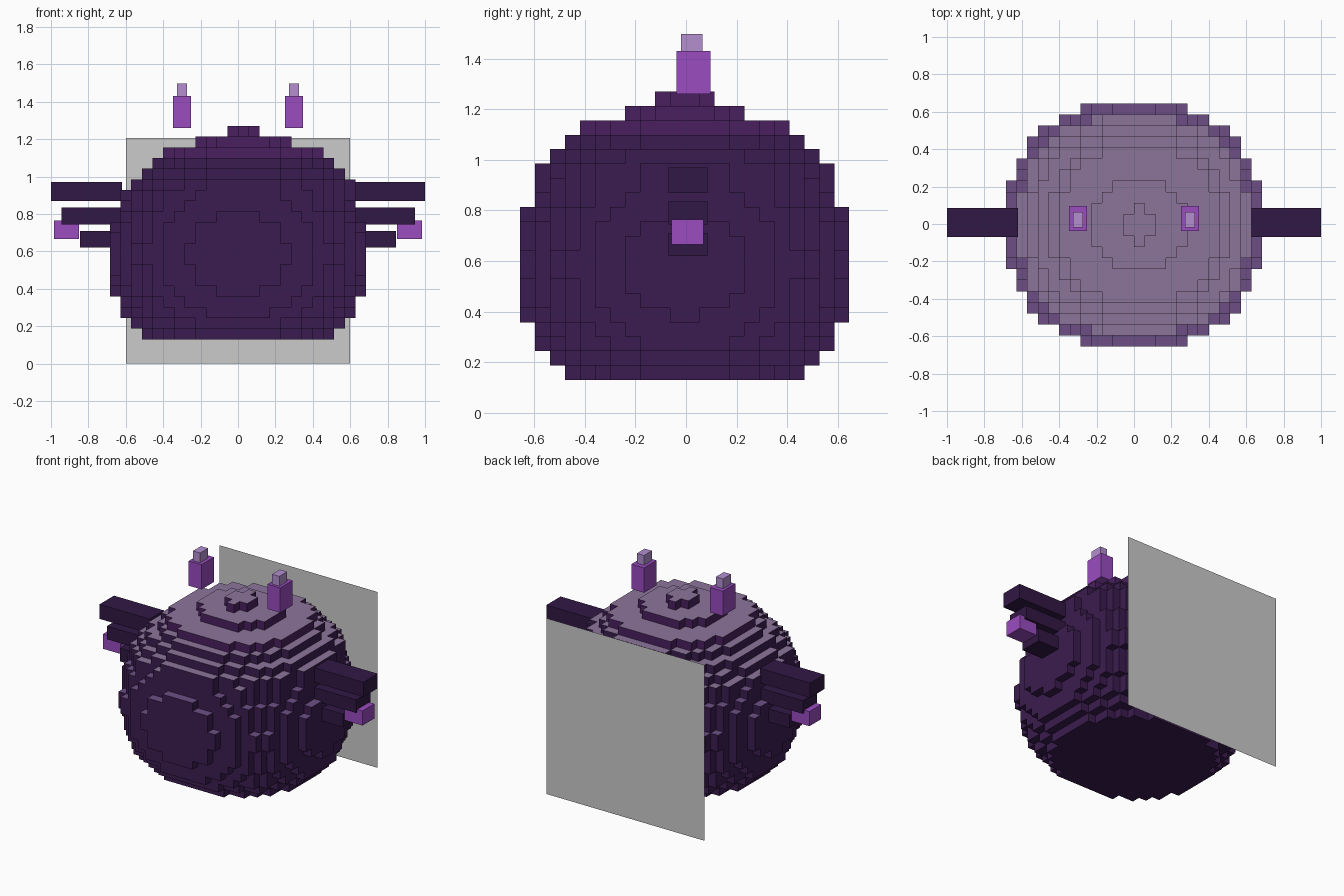
import bpy, bmesh
from mathutils import Vector

if "Cube" in bpy.data.objects:
    bpy.data.objects.remove(bpy.data.objects["Cube"])


def material(name, rgb):
    m = bpy.data.materials.new(name)
    m.diffuse_color = (*rgb, 1)
    m.use_nodes = True
    m.node_tree.nodes["Principled BSDF"].inputs["Base Color"].default_value = m.diffuse_color
    return m


DARK = material("body_dark", (0.044, 0.0116, 0.080))
RISER = material("body_riser", (0.068, 0.0144, 0.116))
PALE = material("body_top", (0.263, 0.178, 0.33))
RIM = material("body_rim", (0.155, 0.078, 0.235))
FIN = material("fin_dark", (0.031, 0.009, 0.058))
VIOLET = material("violet", (0.323, 0.072, 0.527))
LILAC = material("lilac", (0.456, 0.274, 0.63))


def link(name, bm, mats):
    me = bpy.data.meshes.new(name)
    bm.to_mesh(me)
    bm.free()
    for m in mats:
        me.materials.append(m)
    ob = bpy.data.objects.new(name, me)
    bpy.context.collection.objects.link(ob)
    return ob


def box(name, x, y, z, mat):
    bm = bmesh.new()
    bmesh.ops.create_cube(bm, size=1)
    for v in bm.verts:
        v.co = Vector([(a + b) / 2 + c * (b - a) for c, (a, b) in zip(v.co, (x, y, z))])
    return link(name, bm, [mat])


def box_pair(name, x, y, z, mat):
    box(name + "_right", x, y, z, mat)
    box(name + "_left", (-x[1], -x[0]), y, z, mat)


# Body: rounded block ball, one (x radius, y radius, x shift) per layer in cells
CX, CY, CZ = 0.0571, 0.0591, 0.057
Y0, Z0 = -0.005, 0.13
layers = [(9, 8, 0), (10, 9, 0), (10.8, 9.8, 0), (11.1, 10.2, 0)]
layers += [(12.1 * s, 11.1 * s, 0) for s in (.955, .975, .99, 1, 1, .99, .975, .955)]
layers += [(11.1, 10.1, 0), (10.9, 10.0, 0), (10.4, 9.8, .5), (9.5, 9, .5),
           (8.5, 8, .5), (7.4, 6.9, .5), (4.4, 4, .5), (1.2, 2.1, .5)]
cells = set()
for k, (a, b, shift) in enumerate(layers):
    for i in range(-13, 13):
        for j in range(-12, 12):
            if (abs(i + .5 - shift) / a) ** 2.3 + (abs(j + .5) / b) ** 2.3 < 1:
                cells.add((i, j, k))

bm = bmesh.new()
verts = {}


def corner(p):
    if p not in verts:
        verts[p] = bm.verts.new((p[0] * CX, Y0 + p[1] * CY, Z0 + p[2] * CZ))
    return verts[p]


for c in sorted(cells):
    for axis in range(3):
        u, v = (axis + 1) % 3, (axis + 2) % 3
        for side in (0, 1):
            n = list(c)
            n[axis] += 2 * side - 1
            if tuple(n) in cells:
                continue
            ring = []
            for du, dv in ((0, 0), (1, 0), (1, 1), (0, 1)):
                p = list(c)
                p[axis] += side
                p[u] += du
                p[v] += dv
                ring.append(corner(tuple(p)))
            f = bm.faces.new(ring if side else ring[::-1])
            if axis == 2 and side:
                f.material_index = 2 if c[2] >= 13 else 3
            else:
                f.material_index = 1 if c[2] >= 17 else 0
link("body", bm, [DARK, RISER, PALE, RIM])

# Side fins: three stacked slats and a bright tip
for name, reach, z in (("upper_fin", 1.0, (.87, .97)),
                       ("middle_fin", .945, (.745, .835)),
                       ("lower_fin", .845, (.62, .71))):
    box_pair(name, (.62, reach), (-.07, .085), z, FIN)
box_pair("fin_tip", (.85, .985), (-.058, .07), (.665, .765), VIOLET)

# Floating ears
box_pair("ear", (.25, .347), (-.038, .097), (1.26, 1.43), VIOLET)
box_pair("ear_tip", (.273, .327), (-.02, .065), (1.43, 1.497), LILAC)

# Flat panel behind the body
bm = bmesh.new()
bm.faces.new([bm.verts.new((x, .655, z))
              for x, z in ((.6, 0), (-.6, 0), (-.6, 1.205), (.6, 1.205))])
link("back_panel", bm, [])
